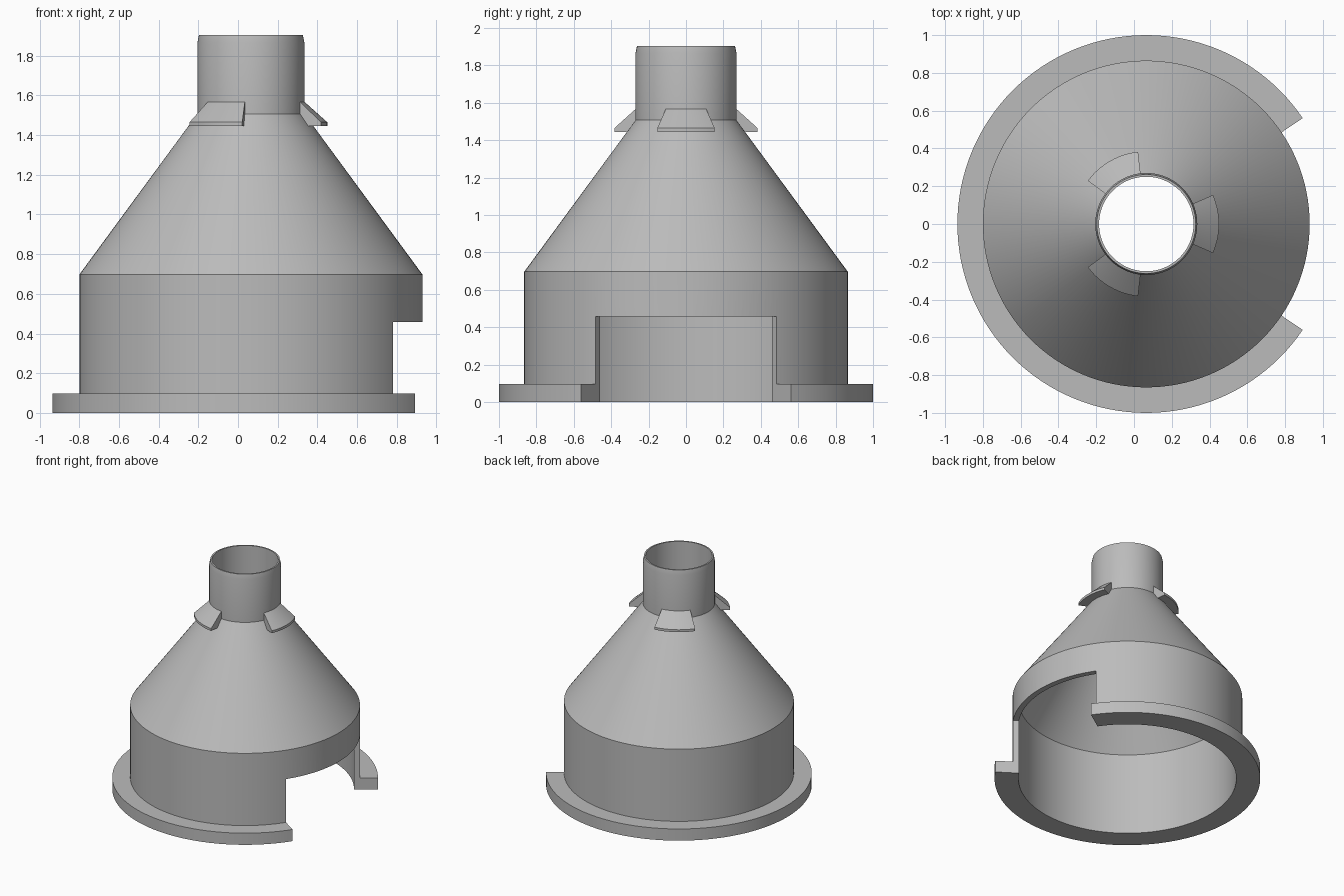
import bpy, bmesh
from math import cos, sin, pi, radians

old = bpy.data.objects.get("Cube")
if old:
    bpy.data.objects.remove(old)

AXIS_X = 0.065
GREY = (0.5, 0.5, 0.5, 1)

mat = bpy.data.materials.new("plain grey")
mat.use_nodes = True
mat.diffuse_color = GREY
mat.node_tree.nodes["Principled BSDF"].inputs["Base Color"].default_value = GREY


def sweep(name, profile, start=0, end=360, steps=128):
    """Turn a closed (radius, z) outline about the vertical axis."""
    full = end - start == 360
    bm = bmesh.new()
    rings = []
    for i in range(steps if full else steps + 1):
        a = radians(start + (end - start) * i / steps)
        rings.append([bm.verts.new((AXIS_X + r * cos(a), r * sin(a), z)) for r, z in profile])
    n = len(profile)
    for i in range(steps):
        a, b = rings[i], rings[(i + 1) % len(rings)]
        for j in range(n):
            k = (j + 1) % n
            bm.faces.new((a[j], b[j], b[k], a[k]))
    if not full:
        bm.faces.new(rings[0])
        bm.faces.new(rings[-1])
    bmesh.ops.recalc_face_normals(bm, faces=bm.faces)
    mesh = bpy.data.meshes.new(name)
    bm.to_mesh(mesh)
    bm.free()
    mesh.materials.append(mat)
    obj = bpy.data.objects.new(name, mesh)
    bpy.context.collection.objects.link(obj)
    return obj


def select(obj):
    bpy.ops.object.select_all(action="DESELECT")
    obj.select_set(True)
    bpy.context.view_layer.objects.active = obj


def smooth(obj):
    select(obj)
    bpy.ops.object.shade_smooth_by_angle(angle=radians(25))


# Hollow funnel: flange, drum, cone and neck in one outline
funnel = sweep("funnel_body", [
    (0.82, 0), (1.0, 0), (1.0, 0.097), (0.865, 0.097), (0.865, 0.697),
    (0.27, 1.507), (0.27, 1.865), (0.262, 1.904),
    (0.25, 1.904), (0.25, 1.49), (0.82, 0.68)])

# Wedge opening through the flange and drum on the left
cutter = sweep("opening_cutter", [(0.5, -0.1), (1.3, -0.1), (1.3, 0.457), (0.5, 0.457)],
               -34.1, 34.1, 24)
cutter.hide_render = True
cut = funnel.modifiers.new("opening", "BOOLEAN")
cut.operation = "DIFFERENCE"
cut.solver = "EXACT"
cut.object = cutter
select(funnel)
bpy.ops.object.modifier_apply(modifier=cut.name)
bpy.data.objects.remove(cutter)
smooth(funnel)

# Three sloped lugs around the foot of the neck
for i, side in enumerate(("left", "back_right", "front_right")):
    lug = sweep("lug_" + side, [
        (0.262, 1.575), (0.385, 1.465), (0.385, 1.445), (0.3, 1.445), (0.26, 1.51)],
        120 * i - 23.5, 120 * i + 23.5, 16)
    smooth(lug)
